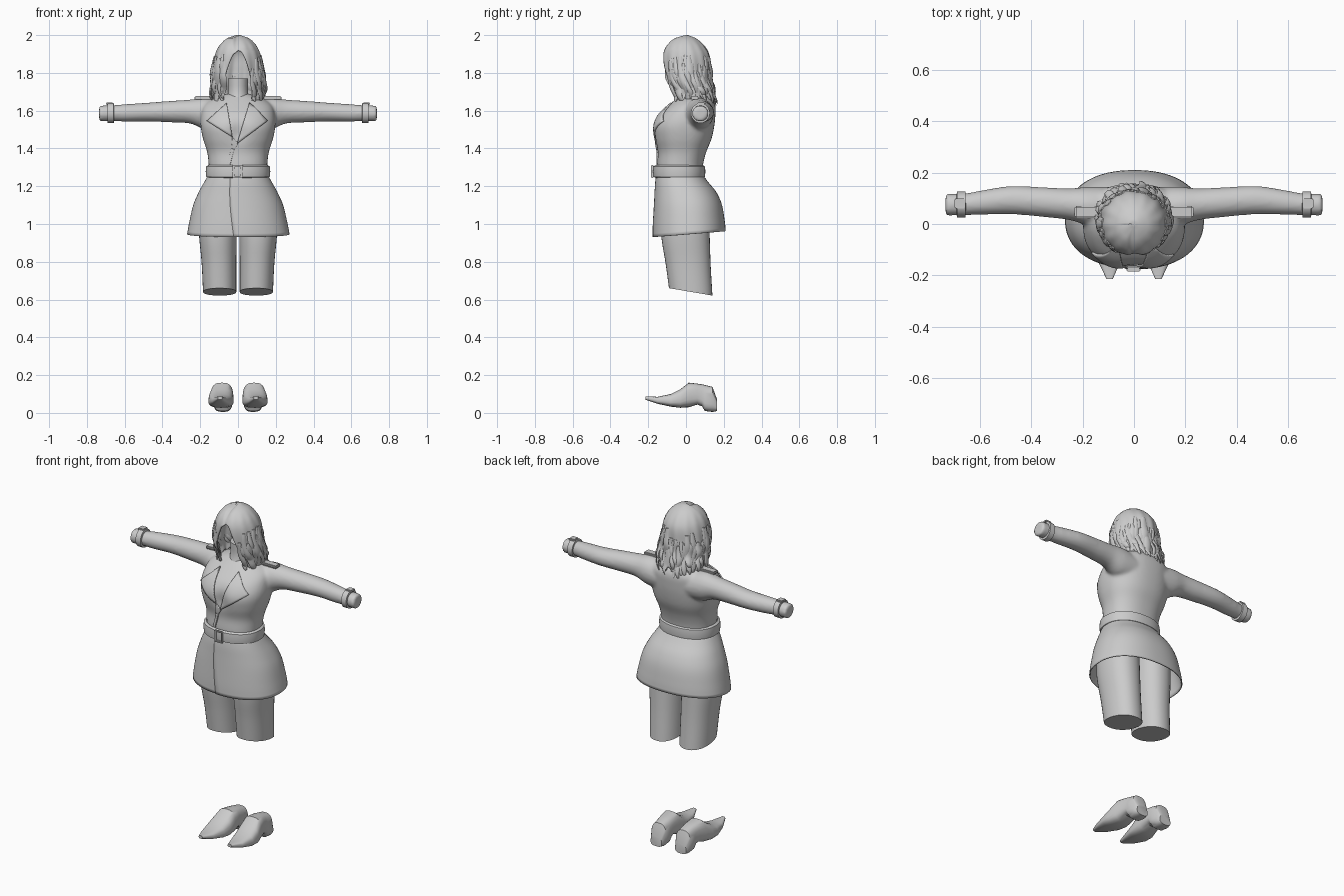
import bpy, bmesh, random
from math import sin, cos, pi, sqrt, radians, exp
from mathutils import Vector
from mathutils.bvhtree import BVHTree

random.seed(4)
old = bpy.data.objects.get("Cube")
if old:
    bpy.data.objects.remove(old)

clay = bpy.data.materials.new("light_grey")
clay.use_nodes = True
clay.diffuse_color = (0.6, 0.6, 0.6, 1)
clay.node_tree.nodes["Principled BSDF"].inputs["Base Color"].default_value = (0.6, 0.6, 0.6, 1)


def finish(name, bm, angle=40):
    """Turn a bmesh into a smooth shaded object."""
    bmesh.ops.recalc_face_normals(bm, faces=bm.faces)
    mesh = bpy.data.meshes.new(name)
    bm.to_mesh(mesh)
    bm.free()
    mesh.materials.append(clay)
    mesh.shade_smooth()
    mesh.set_sharp_from_angle(angle=radians(angle))
    obj = bpy.data.objects.new(name, mesh)
    bpy.context.collection.objects.link(obj)
    return obj


def loft(bm, rings, closed=True, caps=True):
    """Skin a list of equally long rings."""
    rows = [[bm.verts.new(p) for p in r] for r in rings]
    n = len(rows[0])
    for a, b in zip(rows, rows[1:]):
        for i in range(n if closed else n - 1):
            j = (i + 1) % n
            bm.faces.new((a[i], a[j], b[j], b[i]))
    if caps:
        bm.faces.new(rows[0])
        bm.faces.new(rows[-1])


def sample(rows, t):
    """Smoothly interpolate a table keyed on its first column."""
    rows = sorted(rows)
    t = min(max(t, rows[0][0]), rows[-1][0])
    i = max(k for k in range(len(rows) - 1) if rows[k][0] <= t)
    a, b = rows[i], rows[i + 1]
    p, q = rows[max(i - 1, 0)], rows[min(i + 2, len(rows) - 1)]
    h = b[0] - a[0]
    u = (t - a[0]) / h
    out = []
    for k in range(1, len(a)):
        ma = (b[k] - p[k]) / (b[0] - p[0]) * h
        mb = (q[k] - a[k]) / (q[0] - a[0]) * h
        out.append((2*u**3 - 3*u*u + 1) * a[k] + (u**3 - 2*u*u + u) * ma
                   + (3*u*u - 2*u**3) * b[k] + (u**3 - u*u) * mb)
    return out


def steps(a, b, n):
    return [a + (b - a) * i / n for i in range(n + 1)]


def oval(t, rx, ry, power=2.0):
    c, s = cos(t), sin(t)
    e = 2 / power
    return rx * abs(c)**e * (1 if c > 0 else -1), ry * abs(s)**e * (1 if s > 0 else -1)


def around(n):
    return [2 * pi * i / n for i in range(n)]


def level(w, front, back, z, t, power=2.0, cx=0):
    """Point on a horizontal section given by half width, front and back."""
    x, y = oval(t, w, (back - front) / 2, power)
    return Vector((cx + x, (front + back) / 2 + y, z))


# Jacket: torso and sleeves fused into one surface
torso = [(1.24, .152, -.15, .09), (1.31, .155, -.153, .09), (1.38, .163, -.15, .107),
         (1.45, .185, -.167, .135), (1.52, .198, -.172, .15), (1.58, .195, -.142, .156),
         (1.63, .18, -.09, .156), (1.665, .13, -.05, .14), (1.69, .06, -.02, .11)]
sleeve = [(.08, .065, 1.575, .08, .08), (.18, .07, 1.585, .075, .083), (.25, .077, 1.595, .062, .064),
          (.35, .085, 1.595, .058, .057), (.48, .093, 1.592, .055, .05), (.6, .083, 1.588, .047, .046),
          (.66, .077, 1.587, .042, .042), (.735, .075, 1.585, .043, .042)]
bm = bmesh.new()
rings = []
for z in steps(1.24, 1.69, 30):
    ring = [level(*sample(torso, z), z, t, 2.3) for t in around(56)]
    for p in ring:
        if p.y < 0:
            p.y += .02 * exp(-(p.x / .04)**2 - ((z - 1.49) / .06)**2)
    rings.append(ring)
loft(bm, rings)
for side in (-1, 1):
    rings = []
    for x in steps(.08, .735, 36):
        cy, cz, ry, rz = sample(sleeve, x)
        pts = [oval(t, ry, rz) for t in around(28)]
        rings.append([(side * x, cy + a, cz + b) for a, b in pts])
    loft(bm, rings)
jacket = finish("jacket", bm)
mod = jacket.modifiers.new("fuse", 'REMESH')
mod.mode, mod.voxel_size, mod.use_smooth_shade = 'VOXEL', .009, True
mod = jacket.modifiers.new("soften", 'SMOOTH')
mod.factor, mod.iterations = .5, 6
tree = BVHTree.FromObject(jacket, bpy.context.evaluated_depsgraph_get())


# Lapels and wrap edge: thin panels laid onto the chest
def panel(name, corners, lift=.004):
    bm = bmesh.new()
    bm.faces.new([bm.verts.new((x, 0, z)) for x, z in corners])
    bmesh.ops.subdivide_edges(bm, edges=bm.edges[:], cuts=9, use_grid_fill=True)
    for v in bm.verts:
        hit = tree.ray_cast(Vector((v.co.x, -1, v.co.z)), Vector((0, 1, 0)))[0]
        v.co.y = (hit.y if hit else 0) - lift
    obj = finish(name, bm)
    mod = obj.modifiers.new("thickness", 'SOLIDIFY')
    mod.thickness, mod.offset = .009, 0


panel("right_lapel", [(-.06, 1.64), (-.085, 1.615), (-.163, 1.545), (-.03, 1.46)])
panel("left_lapel", [(.06, 1.64), (.09, 1.615), (.155, 1.545), (-.005, 1.425)])
panel("wrap_edge_upper", [(-.03, 1.46), (.0, 1.425), (-.02, 1.395), (-.035, 1.4)], .003)
panel("wrap_edge_lower", [(-.035, 1.4), (-.02, 1.395), (-.045, 1.3), (-.06, 1.3)], .003)

# Neck
neck = [(1.58, .085, -.1, .09), (1.64, .065, -.055, .09), (1.7, .053, -.035, .085), (1.77, .053, -.035, .08)]
bm = bmesh.new()
loft(bm, [[level(*sample(neck, z), z, t) for t in around(32)] for z in steps(1.58, 1.77, 10)])
finish("neck", bm)

# Skirt: a wrapped sheet whose ends overlap at the front
skirt = [(.945, .267, -.172, .207), (1.0, .258, -.172, .203), (1.1, .236, -.168, .187),
         (1.17, .207, -.165, .157), (1.22, .18, -.163, .118), (1.26, .158, -.158, .09)]
bm = bmesh.new()
rings = []
for z in steps(1.26, .945, 18):
    drop = (1.26 - z) / .315
    start = -pi / 2 - .22 + .16 * drop
    ring = []
    for k in steps(0, 1, 80):
        p = level(*sample(skirt, z), z, start + k * (2 * pi + .3), 2.25)
        p.xy *= 1 + .03 * drop * (1 - k)
        p.z += .08 * p.y * drop
        ring.append(p)
    rings.append(ring)
loft(bm, rings, closed=False, caps=False)
mod = finish("skirt", bm).modifiers.new("thickness", 'SOLIDIFY')
mod.thickness = .006

# Belt with buckle
bm = bmesh.new()
band = [(1.244, -.012), (1.25, 0), (1.278, .003), (1.305, 0), (1.312, -.012)]
loft(bm, [[level(.168 + g, -.172 - g, .1 + g, z, t, 2.2) for t in around(56)] for z, g in band], caps=False)
finish("belt", bm, 50)


def block(name, centre, size, bevel=.004):
    bm = bmesh.new()
    bmesh.ops.create_cube(bm, size=1)
    for v in bm.verts:
        v.co = Vector(centre) + v.co * Vector(size)
    bmesh.ops.bevel(bm, geom=bm.edges[:], offset=bevel, segments=2, affect='EDGES')
    return finish(name, bm)


for x in (-.024, .02):
    block("buckle_side", (x, -.178, 1.278), (.011, .014, .07))
for z in (1.248, 1.308):
    block("buckle_bar", (-.002, -.178, z), (.05, .014, .011))

# Mirrored parts
thigh = [(.645, .097, .088, -.09, .14), (.8, .101, .092, -.11, .13),
         (.95, .107, .1, -.132, .125), (1.12, .11, .1, -.13, .12)]
shoe = [(-.215, .095, .012, .07, .088), (-.15, .096, .042, .048, .085), (-.08, .094, .062, .033, .1),
        (-.03, .09, .066, .027, .125), (.015, .085, .06, .03, .16), (.06, .082, .052, .044, .155),
        (.085, .08, .05, .035, .151), (.1, .08, .05, .01, .148), (.14, .08, .049, .005, .138),
        (.165, .08, .036, .01, .07)]
for side, word in ((-1, "right"), (1, "left")):
    # Thigh with a slanted end
    bm = bmesh.new()
    rings = []
    for z in steps(.645, 1.12, 14):
        cx, w, front, back = sample(thigh, z)
        ring = [level(w, front, back, z, t, 2.2, side * cx) for t in around(36)]
        for p in ring:
            p.z -= .17 * p.y * max(0, 1 - (z - .645) / .2)
        rings.append(ring)
    loft(bm, rings)
    finish(word + "_thigh", bm)

    # Heeled shoe
    bm = bmesh.new()
    rings = []
    for y, cx, w, low, high in shoe:
        ring = []
        for t in around(24):
            a, b = oval(t, w, (high - low) / 2, 2.9)
            taper = 1 - .18 * b / (high - low) * (y > -.1)
            ring.append((side * (cx + a * taper), y, (high + low) / 2 + b))
        rings.append(ring)
    loft(bm, rings)
    finish(word + "_shoe", bm, 35)

    # Cuff strap, its buckle, and shoulder strap
    bm = bmesh.new()
    profile = [(.656, .04), (.658, .053), (.69, .053), (.692, .04)]
    loft(bm, [[(side * x, .076 + r * .95 * cos(t), 1.587 + r * sin(t)) for t in around(28)]
              for x, r in profile], caps=False)
    finish(word + "_cuff_strap", bm)
    block(word + "_cuff_buckle", (side * .68, .08, 1.637), (.04, .04, .014))
    block(word + "_shoulder_strap", (side * .182, .047, 1.668), (.1, .046, .018), .006)

# Hair: an open-fronted shell with a parting
hair = [(1.63, .125, -.07, .152), (1.7, .138, -.085, .148), (1.75, .138, -.105, .134),
        (1.82, .133, -.122, .13), (1.9, .119, -.123, .122), (1.95, .094, -.1, .092),
        (1.985, .055, -.058, .05), (2.0, .01, -.012, .01)]


def scalp(t, z):
    p = level(*sample(hair, z), z, t)
    low = max(0, min(1, (1.9 - z) / .2))
    p.xy *= 1 + (.012 + .02 * low) * sin(13 * t + 9 * z) * (z < 1.97)
    if p.y < 0:
        p.z -= .012 * exp(-((p.x + .01) / .012)**2) * (z > 1.9)
    return p


def gap(z):
    return .64 * sqrt(max(0, min(1, (1.925 - z) / .22)))


bm = bmesh.new()
rings = []
for z in [2.0, 1.996, 1.985, 1.97] + steps(1.95, 1.66, 24):
    g = gap(z)
    ring = [scalp(t, z) for t in steps(-pi / 2 + g, 1.5 * pi - g, 90)]
    for i, p in enumerate(ring):
        p.z += .018 * sin(i * .9) * max(0, (1.75 - z) / .1)
    rings.append(ring)
loft(bm, rings, closed=False, caps=False)
bm.faces.new([v for v in bm.verts][:91])
bmesh.ops.remove_doubles(bm, verts=bm.verts[:], dist=.0004)
mod = finish("hair_shell", bm, 60).modifiers.new("thickness", 'SOLIDIFY')
mod.thickness = .008

# Wavy locks lying over the shell
bm = bmesh.new()
for i in range(44):
    k = i / 43
    base = -pi / 2 + .62 + k * (2 * pi - 1.24)
    top, end = random.uniform(1.8, 1.9), random.uniform(1.615, 1.68)
    phase, wide = random.uniform(0, 6), random.uniform(.014, .022)
    rings = []
    for u in steps(0, 1, 14):
        z = top + (end - top) * u
        t = base + .09 * u * sin(7 * u + phase)
        c = scalp(t, max(z, 1.635))
        c.z = z
        out = Vector((cos(t), sin(t), 0))
        along = Vector((-sin(t), cos(t), 0))
        c += out * (.001 + .011 * u * sin(9 * u + phase))
        r = max(.04, sin(pi * min(1, .1 + .9 * u)) ** .6)
        rings.append([c + along * wide * r * cos(a) + out * .007 * r * sin(a) for a in around(8)])
    loft(bm, rings)
finish("hair_locks", bm, 60)
